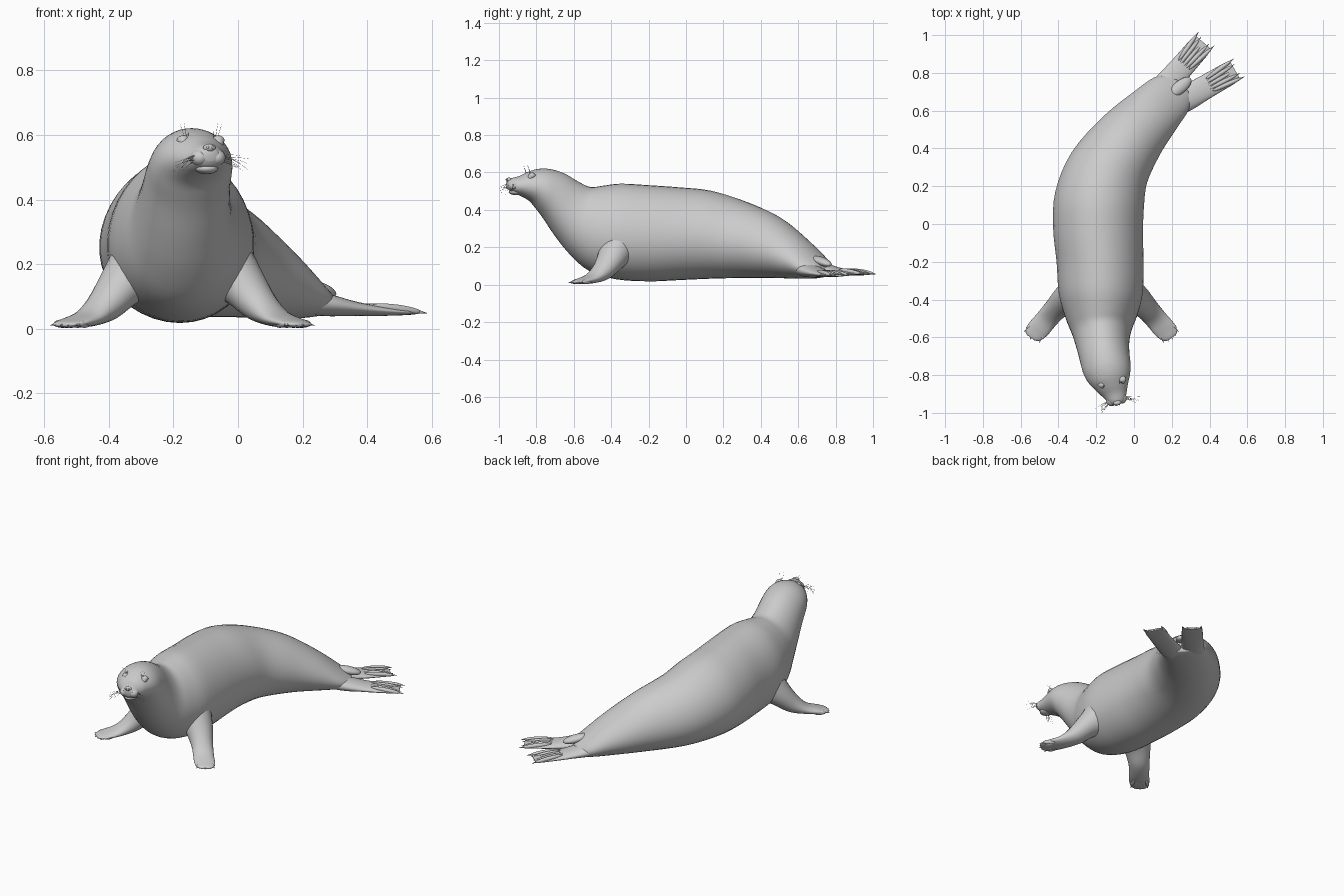
import bpy, bmesh, math, random
from mathutils import Vector, Matrix

if "Cube" in bpy.data.objects:
    bpy.data.objects.remove(bpy.data.objects["Cube"])

random.seed(4)


def finish(name, bm):
    bmesh.ops.recalc_face_normals(bm, faces=bm.faces)
    me = bpy.data.meshes.new(name)
    bm.to_mesh(me)
    bm.free()
    for p in me.polygons:
        p.use_smooth = True
    ob = bpy.data.objects.new(name, me)
    bpy.context.collection.objects.link(ob)
    return ob


def heading(yaw):
    a = math.radians(yaw)
    return Vector((math.sin(a), math.cos(a), 0)), Vector((math.cos(a), -math.sin(a), 0))


def spline(rows, steps):
    out = []
    n = len(rows)
    for i in range(n - 1):
        quad = [rows[max(i - 1, 0)], rows[i], rows[i + 1], rows[min(i + 2, n - 1)]]
        for s in range(steps):
            t = s / steps
            out.append([0.5 * (2 * b + (c - a) * t + (2 * a - 5 * b + 4 * c - d) * t * t
                               + (3 * b - a - 3 * c + d) * t ** 3) for a, b, c, d in zip(*quad)])
    return out + [list(rows[-1])]


# Loft of oval rings; row = x, y, z top, z bottom, half width, yaw, lean of the top
def loft(name, rows, segs=32, steps=4, pear=0.0):
    bm = bmesh.new()
    rings = []
    for x, y, zt, zb, w, yaw, lean in spline(rows, steps):
        f, side = heading(yaw)
        c = Vector((x, y, (zt + zb) / 2))
        up = f * lean + Vector((0, 0, (zt - zb) / 2))
        ring = []
        for k in range(segs):
            a = 2 * math.pi * k / segs
            ring.append(bm.verts.new(c + side * w * math.cos(a) * (1 - pear * math.sin(a)) + up * math.sin(a)))
        rings.append(ring)
    for r0, r1 in zip(rings, rings[1:]):
        for k in range(segs):
            j = (k + 1) % segs
            bm.faces.new((r0[k], r0[j], r1[j], r1[k]))
    for r in (rings[0], rings[-1]):
        bmesh.ops.poke(bm, faces=[bm.faces.new(r)])
    return finish(name, bm)


# Ellipsoid; radii = across, along the heading, vertical
def blob(name, c, radii, yaw=0, pitch=0):
    bm = bmesh.new()
    m = (Matrix.Translation(c) @ Matrix.Rotation(math.radians(-yaw), 4, 'Z')
         @ Matrix.Rotation(math.radians(pitch), 4, 'X') @ Matrix.Diagonal((*radii, 1)))
    bmesh.ops.create_uvsphere(bm, u_segments=20, v_segments=12, radius=1, matrix=m)
    return finish(name, bm)


def claw(name, base, yaw, length, r):
    bm = bmesh.new()
    f, _ = heading(yaw)
    d = (f + Vector((0, 0, -0.15))).normalized()
    m = Matrix.Translation(base + d * length / 2) @ d.to_track_quat('Z', 'Y').to_matrix().to_4x4()
    bmesh.ops.create_cone(bm, cap_ends=True, segments=10, radius1=r, radius2=r * 0.1, depth=length, matrix=m)
    return finish(name, bm)


AXIS = -0.1725


def mirrored(ob):
    ob.data.transform(Matrix.Translation((-AXIS, 0, 0)))
    ob.location.x = AXIS
    ob.modifiers.new("mirror", 'MIRROR')


# Head, neck and torso, from nose to rump
loft("body", [
    (-.085, -.955, .560, .520, .022, -14, 0),
    (-.090, -.938, .570, .503, .045, -14, .006),
    (-.100, -.905, .580, .488, .062, -14, .012),
    (-.115, -.865, .600, .473, .085, -14, .015),
    (-.130, -.815, .618, .445, .112, -14, .018),
    (-.143, -.765, .619, .405, .127, -12, .035),
    (-.155, -.705, .595, .350, .132, -10, .055),
    (-.165, -.635, .548, .260, .140, -8, .065),
    (-.170, -.565, .522, .160, .158, -5, .055),
    (-.173, -.485, .528, .075, .190, -2, .035),
    (-.176, -.365, .540, .030, .222, 0, .015),
    (-.180, -.200, .532, .018, .230, 0, 0),
    (-.190, -.030, .520, .025, .238, 2, 0),
    (-.182, .130, .503, .032, .238, 10, 0),
    (-.130, .300, .450, .036, .215, 22, 0),
    (-.010, .470, .370, .036, .180, 36, 0),
    (.110, .600, .260, .032, .150, 41, 0),
    (.200, .690, .160, .034, .125, 45, 0),
    (.255, .735, .105, .045, .080, 45, 0),
], segs=40, pear=0.08)
blob("tail", Vector((.245, .725, .125)), (.034, .075, .022), 50, -15)

# Face features, placed in the frame of the slightly turned head
fwd, _ = heading(166)
rgt = Vector((-fwd.y, fwd.x, 0))


def on_head(a, b, z):
    return Vector((-.10, -.90, z)) + fwd * a + rgt * b


blob("chin", on_head(.012, 0, .496), (.036, .036, .017), 166)
blob("nose", on_head(.048, 0, .560), (.020, .014, .013), 166)
for s in (-1, 1):
    blob("muzzle_pad", on_head(.025, s * .025, .530), (.030, .034, .027), 166 - s * 15)
    blob("nostril", on_head(.060, s * .008, .562), (.004, .004, .006), 166)
    blob("eye", on_head(-.060, s * .055, .576), (.017, .017, .017))
    blob("eye_lid", on_head(-.066, s * .055, .583), (.021, .019, .016), 166, 10)


# Whiskers on the muzzle and above the eyes
def whisker(cu, p, d, length, droop):
    sp = cu.splines.new('POLY')
    sp.points.add(4)
    for i in range(5):
        t = i / 4
        q = p + d * length * t + Vector((0, 0, -droop * t * t))
        sp.points[i].co = (*q, 1)
        sp.points[i].radius = 1 - .7 * t


cu = bpy.data.curves.new("whiskers", 'CURVE')
cu.dimensions = '3D'
cu.bevel_depth = .0009
cu.bevel_resolution = 0
for s in (-1, 1):
    for i in range(9):
        d = (rgt * s + fwd * random.uniform(.2, .8) + Vector((0, 0, random.uniform(-.4, .3)))).normalized()
        p = on_head(random.uniform(.02, .045), s * .042, random.uniform(.515, .54))
        whisker(cu, p, d, random.uniform(.05, .09), random.uniform(.01, .035))
    for i in range(3):
        d = Vector((s * .15 * i, -.3, 1)).normalized()
        whisker(cu, on_head(-.06, s * (.04 + .006 * i), .59), d, .055, .005)
bpy.context.collection.objects.link(bpy.data.objects.new("whiskers", cu))

# Front flippers with claws
mirrored(loft("front_flipper", [
    (-.310, -.370, .270, .110, .095, 238, .06),
    (-.365, -.405, .185, .075, .078, 234, .045),
    (-.415, -.450, .112, .028, .062, 226, .03),
    (-.463, -.505, .060, .008, .058, 220, .01),
    (-.510, -.560, .036, .004, .058, 216, 0),
    (-.538, -.592, .024, .004, .044, 216, 0),
    (-.546, -.602, .018, .007, .025, 216, 0),
], segs=24))
for i in range(-2, 3):
    f, side = heading(216)
    base = Vector((-.530, -.583, .016)) + side * i * .021 - f * abs(i) * .007
    mirrored(blob("front_toe", base - f * .022, (.0115, .036, .013), 216 + i * 6))
    mirrored(claw("front_claw", base, 216 + i * 6, .036, .007))


# Hind flippers: webbed paddle, five toes and claws each
def hind_flipper(x, y, yaw, z):
    f, side = heading(yaw)
    rows = []
    for d, w, zt, zb in ((-.08, .060, .125, .04), (0, .068, .105, .035), (.10, .064, .080, .036),
                         (.19, .062, .066, .036), (.27, .060, .056, .038), (.30, .046, .050, .040)):
        rows.append((x + f.x * d, y + f.y * d, zt + z, zb + z, w, yaw, 0))
    loft("hind_flipper", rows, segs=24)
    for i in range(-2, 3):
        ty = yaw + i * 3
        tf, _ = heading(ty)
        tip = Vector((x, y, .050 + z)) + f * (.295 - .012 * (2 - abs(i))) + side * i * .026
        blob("hind_toe", tip - tf * .07 + Vector((0, 0, .008)), (.012, .085, .013), ty, -7)
        claw("hind_claw", tip - tf * .005, ty, .036, .007)


hind_flipper(.170, .735, 41, .012)
hind_flipper(.275, .665, 60, .004)
